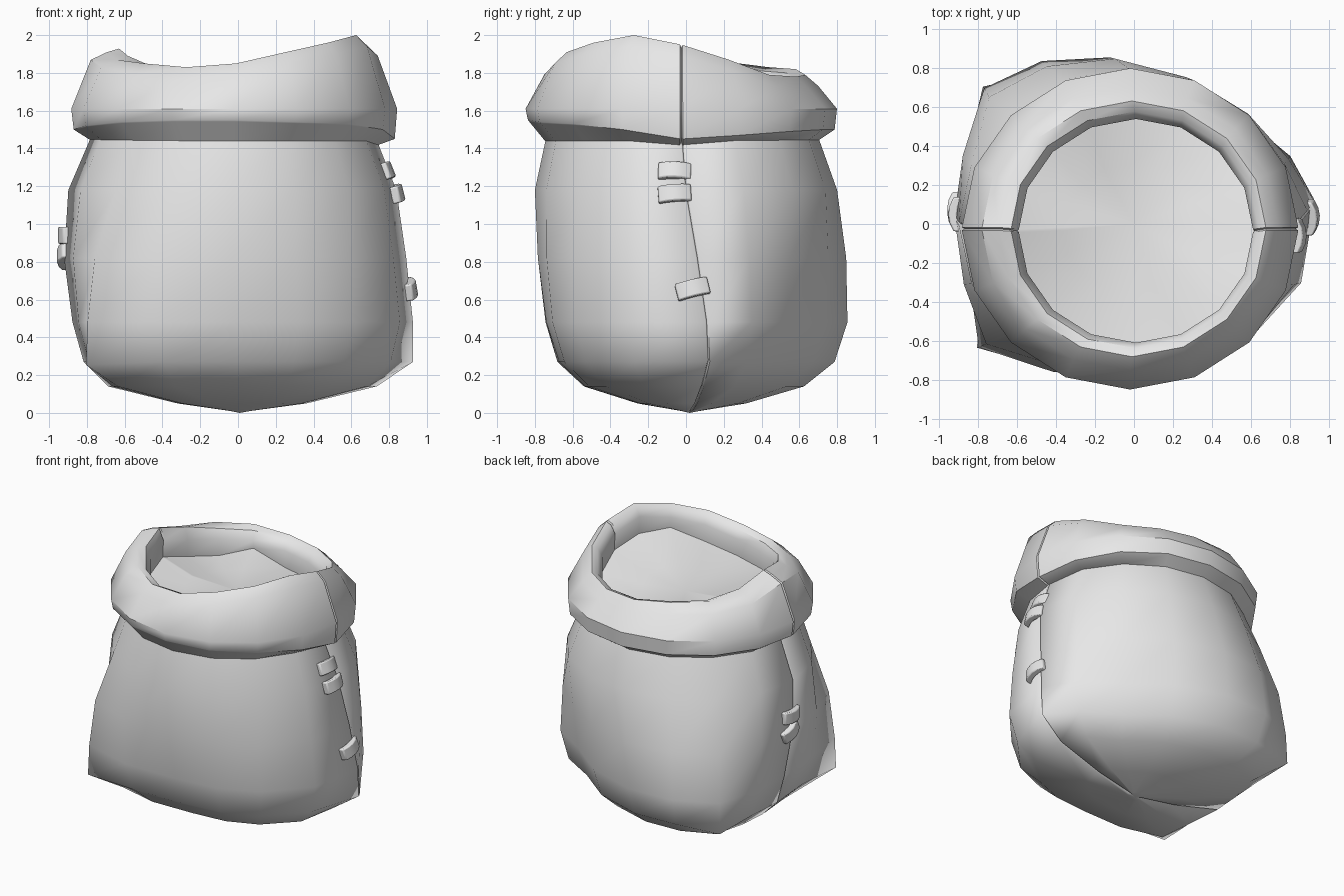
import bpy, bmesh, math
from mathutils import Vector

if "Cube" in bpy.data.objects:
    bpy.data.objects.remove(bpy.data.objects["Cube"])

N = 16  # columns around the sack

cloth = bpy.data.materials.new("grey_cloth")
cloth.diffuse_color = (0.8, 0.8, 0.8, 1)
cloth.use_nodes = True
cloth.node_tree.nodes["Principled BSDF"].inputs["Base Color"].default_value = cloth.diffuse_color


def finish(name, bm, angle):
    me = bpy.data.meshes.new(name)
    bm.to_mesh(me)
    bm.free()
    me.materials.append(cloth)
    ob = bpy.data.objects.new(name, me)
    bpy.context.collection.objects.link(ob)
    bpy.ops.object.select_all(action='DESELECT')
    ob.select_set(True)
    bpy.context.view_layer.objects.active = ob
    bpy.ops.object.shade_smooth_by_angle(angle=math.radians(angle))
    return ob


def ellipse(cx, cy, rx, ry):
    return [(cx + rx * math.cos(2 * math.pi * j / N),
             cy + ry * math.sin(2 * math.pi * j / N)) for j in range(N)]


def mix(a, b, t, s=1.0, dx=0.0):
    return [((p[0] * (1 - t) + q[0] * t) * s + dx, (p[1] * (1 - t) + q[1] * t) * s)
            for p, q in zip(a, b)]


def scaled(a, sx, sy, dx=0.0, dy=0.0):
    return [(x * sx + dx, y * sy + dy) for x, y in a]


def with_z(outline, z):
    return [Vector((x, y, z)) for x, y in outline]


def add_seams(ring, core, gap, depth):
    """Turn the two side columns into a narrow groove."""
    out = []
    for j, p in enumerate(ring):
        if j % (N // 2):
            out.append(p)
            continue
        before = (ring[j - 1] - p).normalized() * gap
        after = (ring[(j + 1) % N] - p).normalized() * gap
        inward = (core(p) - p).normalized() * depth
        out += [p + before, p + inward, p + after]
    return out


def loft(name, rings, core, angle, flat_from=99, bottom=None, top=None):
    bm = bmesh.new()
    rows = [[bm.verts.new(p) for p in add_seams(r, core, 0.008, 0.016 if i < flat_from else 0)]
            for i, r in enumerate(rings)]
    n = len(rows[0])
    for a, b in zip(rows, rows[1:]):
        for j in range(n):
            k = (j + 1) % n
            bm.faces.new((a[j], a[k], b[k], b[j]))
    if bottom:
        c = bm.verts.new(bottom)
        for j in range(n):
            bm.faces.new((c, rows[0][(j + 1) % n], rows[0][j]))
    if top:
        c = bm.verts.new(top)
        for j in range(n):
            bm.faces.new((rows[-1][j], rows[-1][(j + 1) % n], c))
    return finish(name, bm, angle)


# Sack body: lopsided base with two corners on the left, rounder towards the neck
base = [(0.93, 0.12), (0.80, 0.35), (0.53, 0.51), (0.25, 0.73),
        (-0.13, 0.855), (-0.48, 0.84), (-0.775, 0.705), (-0.85, 0.38),
        (-0.87, 0.08), (-0.84, -0.30), (-0.805, -0.635), (-0.42, -0.74),
        (0.0, -0.73), (0.32, -0.70), (0.60, -0.58), (0.86, -0.30)]
waist = ellipse(-0.03, 0.0, 0.87, 0.80)
neck = ellipse(-0.025, -0.02, 0.755, 0.72)
corners = (0, 6, 10)  # these stay wide low down
low = [p if j in corners else (p[0] * 0.94, p[1] * 0.92) for j, p in enumerate(base)]
low_ring = with_z(low, 0.27)
low_ring[6].z = low_ring[10].z = 0.255
body_rings = [
    with_z(scaled(base, 0.06, 0.06, 0.01, 0.02), 0.01),
    with_z(scaled(base, 0.38, 0.36, 0.01, 0.01), 0.05),
    with_z(scaled(base, 0.79, 0.73), 0.14),
    low_ring,
    with_z(mix(base, waist, 0.08, 1.005), 0.48),
    with_z(mix(base, waist, 0.5, 1.025, -0.015), 0.82),
    with_z(waist, 1.18),
    with_z(neck, 1.46),
]
loft("sack_body", body_rings, lambda p: Vector((0, 0, 0.8)), 80, bottom=(0.01, 0.02, 0))

# Rolled cuff with a wavy rim, closed by the filling inside
rim = [1.95, 1.87, 1.79, 1.78, 1.79, 1.82, 1.83, 1.86,
       1.93, 1.89, 1.85, 1.83, 1.85, 1.91, 1.96, 2.0]
hem = [1.45, 1.47, 1.49, 1.50, 1.50, 1.50, 1.50, 1.50,
       1.50, 1.52, 1.54, 1.55, 1.55, 1.54, 1.53, 1.50]
fill = [r - 0.21 for r in rim]
fill[5] += 0.07
fill[14] += 0.05


def cuff_ring(scale, height, cx=-0.02, cy=-0.025):
    pts = ellipse(cx, cy, 0.86 * scale, 0.82 * scale)
    return [Vector((x, y, height(j))) for j, (x, y) in enumerate(pts)]


cuff_rings = [
    cuff_ring(0.80, lambda j: 1.45),
    cuff_ring(0.88, lambda j: 1.415 if j == 0 else 1.44),
    cuff_ring(0.99, lambda j: hem[j]),
    cuff_ring(1.005, lambda j: 1.61),
    cuff_ring(0.885, lambda j: rim[j] - 0.06),
    cuff_ring(0.80, lambda j: rim[j] - (0.02 if 6 < j < 10 else 0), -0.01),
    cuff_ring(0.74, lambda j: rim[j] - (0 if 6 < j < 10 else 0.02), 0.005, -0.03),
    cuff_ring(0.70, lambda j: rim[j] - 0.08, 0.01, -0.035),
    cuff_ring(0.71, lambda j: fill[j], 0.01, -0.035),
    cuff_ring(0.40, lambda j: 1.62 + 0.25 * (fill[j] - 1.65)),
]
# Split the smoothing at the hem with a tight second edge below it
cuff_rings.insert(2, [p.lerp(q, 0.93) for p, q in zip(cuff_rings[1], cuff_rings[2])])


def cuff_core(p):
    d = Vector((p.x, p.y, 0)).normalized() * 0.68
    return Vector((d.x, d.y, 1.65))


loft("rolled_cuff", cuff_rings, cuff_core, 38, flat_from=9, top=(0, 0, 1.61))


# Stitches: short curved straps across the side seams
def stitch(name, loc, tilt, lean, side):
    length, width, thick, steps = 0.175, 0.09, 0.045, 4
    bm = bmesh.new()
    rows = []
    for i in range(steps + 1):
        y = length * (i / steps - 0.5)
        arch = -3.5 * y * y
        rows.append([bm.verts.new((arch + sx * thick / 2, y, sz * width / 2))
                     for sx, sz in ((1, 1), (1, -1), (-1, -1), (-1, 1))])
    for a, b in zip(rows, rows[1:]):
        for k in range(4):
            m = (k + 1) % 4
            bm.faces.new((a[k], a[m], b[m], b[k]))
    bm.faces.new(rows[0])
    bm.faces.new(rows[-1][::-1])
    bmesh.ops.recalc_face_normals(bm, faces=bm.faces)
    ob = finish(name, bm, 40)
    ob.location = loc
    ob.rotation_euler = (math.radians(tilt), math.radians(lean),
                         0 if side > 0 else math.pi)
    bev = ob.modifiers.new("soft_edges", 'BEVEL')
    bev.width = 0.008
    bev.segments = 2


stitch("right_stitch_top", (0.80, -0.06, 1.285), -2, -22, 1)
stitch("right_stitch_middle", (0.855, -0.06, 1.165), 4, -14, 1)
stitch("right_stitch_low", (0.925, 0.035, 0.66), 14, -10, 1)
stitch("left_stitch_top", (-0.93, 0.05, 0.94), 0, 0, -1)
stitch("left_stitch_low", (-0.935, 0.07, 0.83), 25, 0, -1)
